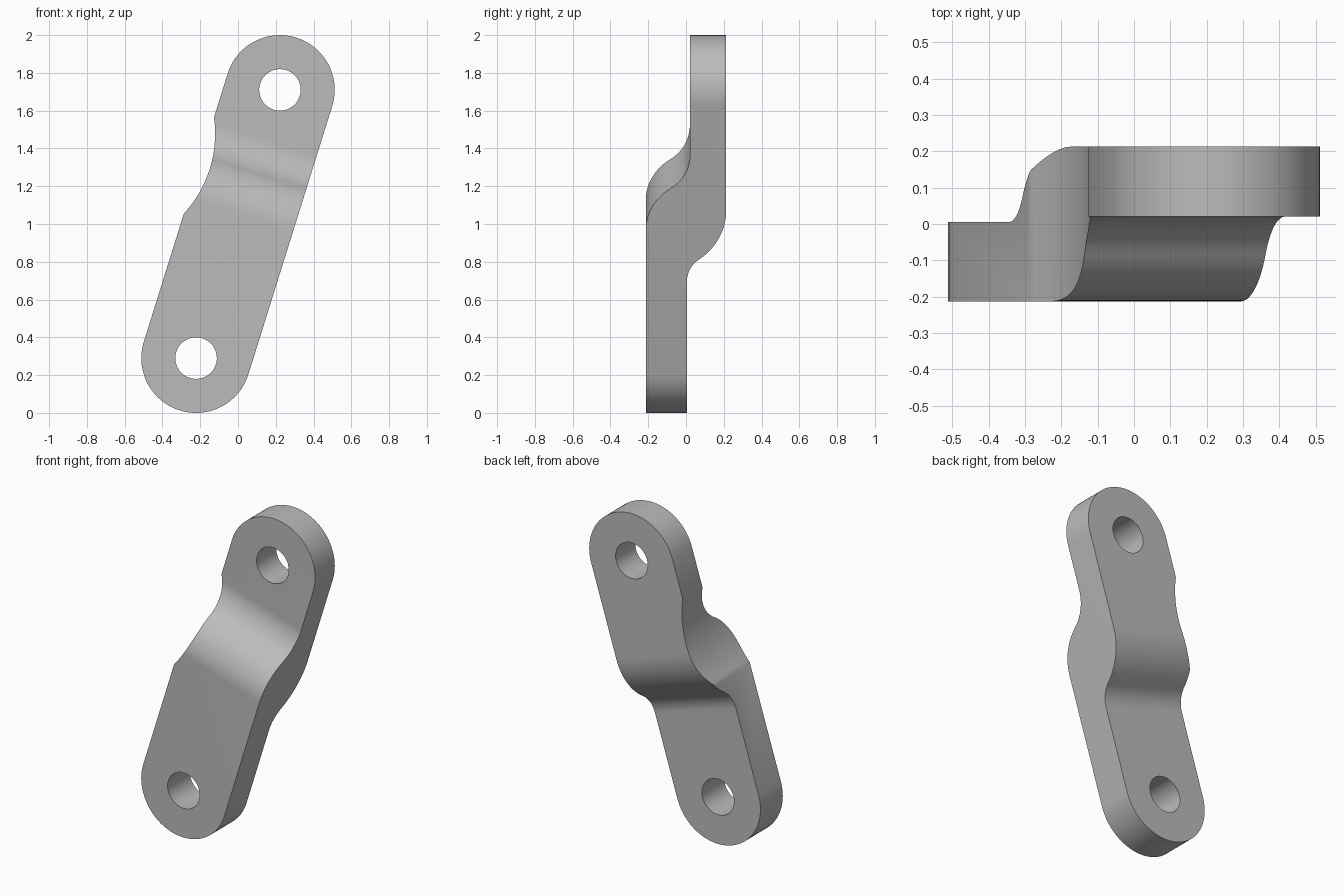
import bpy
import bmesh
from math import sin, cos, acos, sqrt, pi, atan2
from mathutils import Matrix

cube = bpy.data.objects.get("Cube")
if cube:
    bpy.data.objects.remove(cube)

EYE_X, EYE_LOW, EYE_HIGH = 0.222, 0.29, 1.71
RADIUS, HOLE = 0.29, 0.11
SPAN = sqrt((2 * EYE_X) ** 2 + (EYE_HIGH - EYE_LOW) ** 2)
TILT = atan2(2 * EYE_X, EYE_HIGH - EYE_LOW)
# Local frame: x across the link, z along it from the lower eye
PLACE = Matrix.Translation((-EYE_X, 0, EYE_LOW)) @ Matrix.Rotation(TILT, 4, 'Y')


def prism(name, points, vector):
    """Extrude a closed outline along a vector into a solid."""
    bm = bmesh.new()
    face = bm.faces.new([bm.verts.new(p) for p in points])
    new = bmesh.ops.extrude_face_region(bm, geom=[face])["geom"]
    bmesh.ops.translate(bm, vec=vector, verts=[g for g in new if isinstance(g, bmesh.types.BMVert)])
    bmesh.ops.recalc_face_normals(bm, faces=bm.faces)
    mesh = bpy.data.meshes.new(name)
    bm.to_mesh(mesh)
    bm.free()
    obj = bpy.data.objects.new(name, mesh)
    obj.matrix_world = PLACE
    bpy.context.collection.objects.link(obj)
    return obj


def arc(x, z, r, start, end, steps):
    angles = [start + (end - start) * i / steps for i in range(steps + 1)]
    return [(x + r * cos(a), z + r * sin(a)) for a in angles]


def joggle(y0, y1, r0, r1, start, steps=14):
    """Two tangent arcs stepping from depth y0 to y1 along the link."""
    bend = acos(1 - (y1 - y0) / (r0 + r1))
    end = start + (r0 + r1) * sin(bend)
    first = [(y0 + r0 * (1 - cos(bend * i / steps)), start + r0 * sin(bend * i / steps))
             for i in range(steps + 1)]
    second = [(y1 - r1 * (1 - cos(bend * i / steps)), end - r1 * sin(bend * i / steps))
              for i in range(steps)]
    return first + second[::-1]


# Stepped bar: side profile swept across the width
front = [(-0.213, -0.5)] + joggle(-0.213, 0.021, 0.27, 0.214, 0.8) + [(0.021, 2.0)]
back = [(0.005, -0.5)] + joggle(0.005, 0.213, 0.15, 0.33, 0.515) + [(0.213, 2.0)]
link = prism("offset_link", [(-0.5, y, s) for y, s in front + back[::-1]], (1, 0, 0))

# Rounded outline with a shallow scallop in one edge
outline = arc(0, 0, RADIUS, -pi, 0, 40) + arc(0, SPAN, RADIUS, 0, pi, 40)
half, depth = 0.267, 0.06
scallop_r = (half ** 2 + depth ** 2) / (2 * depth)
sweep = atan2(half, scallop_r - depth)
outline += arc(-RADIUS + depth - scallop_r, 0.978, scallop_r, sweep, -sweep, 24)


def cutter(name, points):
    obj = prism(name, [(x, -0.6, z) for x, z in points], (0, 1.2, 0))
    obj.hide_render = True
    return obj


tools = [("INTERSECT", cutter("outline_cutter", outline))]
for name, height in (("lower_hole_cutter", 0), ("upper_hole_cutter", SPAN)):
    tools.append(("DIFFERENCE", cutter(name, arc(0, height, HOLE, 0, 2 * pi, 40)[:-1])))
for operation, tool in tools:
    mod = link.modifiers.new(tool.name, 'BOOLEAN')
    mod.operation, mod.solver, mod.object = operation, 'EXACT', tool

# Bake the cuts and drop the cutters
bpy.context.view_layer.update()
graph = bpy.context.evaluated_depsgraph_get()
mesh = bpy.data.meshes.new_from_object(link.evaluated_get(graph))
link.modifiers.clear()
link.data = mesh
for operation, tool in tools:
    bpy.data.objects.remove(tool)

# Plain grey metal
grey = bpy.data.materials.new("plain_grey")
grey.use_nodes = True
colour = (0.5, 0.5, 0.5, 1)
grey.diffuse_color = colour
grey.node_tree.nodes["Principled BSDF"].inputs["Base Color"].default_value = colour
mesh.materials.clear()
mesh.materials.append(grey)

bpy.ops.object.select_all(action='DESELECT')
link.select_set(True)
bpy.context.view_layer.objects.active = link
bpy.ops.object.shade_smooth_by_angle(angle=0.5)
